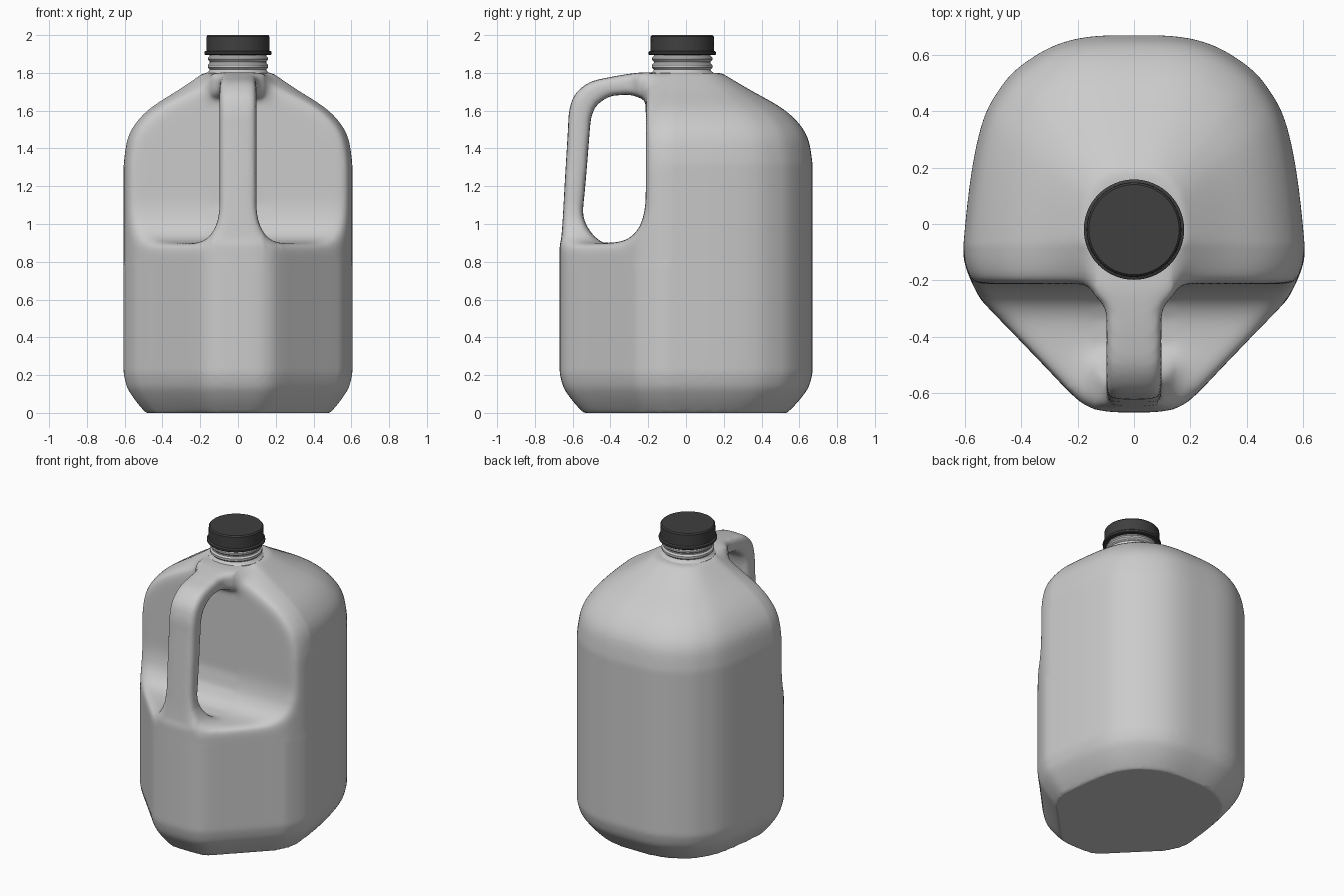
import bpy, bmesh, math
from mathutils import Vector

if "Cube" in bpy.data.objects:
    bpy.data.objects.remove(bpy.data.objects["Cube"])

CY = -0.02          # y of the neck axis


def spline(points, steps, closed=False):
    """Catmull-Rom curve through points of any dimension."""
    p = [Vector(q) for q in points]
    n = len(p)
    out = []
    for i in range(n if closed else n - 1):
        if closed:
            a, b, c, d = (p[(i + k) % n] for k in (-1, 0, 1, 2))
        else:
            a, b, c, d = (p[min(max(i + k, 0), n - 1)] for k in (-1, 0, 1, 2))
        for s in range(steps):
            t = s / steps
            out.append(0.5 * (2 * b + (c - a) * t + (2 * a - 5 * b + 4 * c - d) * t ** 2
                              + (3 * b - a - 3 * c + d) * t ** 3))
    if not closed:
        out.append(p[-1])
    return out


def loft(name, rings):
    """Closed skin through rings of equal length, capped at both ends."""
    bm = bmesh.new()
    vs = [[bm.verts.new(v) for v in r] for r in rings]
    n = len(rings[0])
    for a, b in zip(vs, vs[1:]):
        for i in range(n):
            j = (i + 1) % n
            bm.faces.new((a[i], a[j], b[j], b[i]))
    bm.faces.new(vs[0][::-1])
    bm.faces.new(vs[-1])
    bmesh.ops.recalc_face_normals(bm, faces=bm.faces)
    me = bpy.data.meshes.new(name)
    bm.to_mesh(me)
    bm.free()
    ob = bpy.data.objects.new(name, me)
    bpy.context.collection.objects.link(ob)
    return ob


def lathe(name, profile, n=64):
    """Stack of circles (radius, z) around the neck axis."""
    ob = loft(name, [[(r * math.cos(2 * math.pi * i / n), CY + r * math.sin(2 * math.pi * i / n), z)
                      for i in range(n)] for r, z in profile])
    activate(ob)
    bpy.ops.object.shade_smooth_by_angle(angle=math.radians(35))
    return ob


def activate(ob):
    bpy.ops.object.select_all(action='DESELECT')
    ob.select_set(True)
    bpy.context.view_layer.objects.active = ob


# body: plan outline (right half, mirrored) scaled along a vertical profile
half = [(0, .67), (.163, .664), (.29, .63), (.41, .555), (.48, .475), (.535, .37), (.575, .195),
        (.603, -.045), (.601, -.14), (.555, -.25), (.51, -.305), (.44, -.377), (.37, -.45),
        (.30, -.523), (.236, -.59), (.18, -.638), (.11, -.664), (0, -.669)]
outline = spline(half + [(-x, y) for x, y in half[-2:0:-1]], 4, closed=True)
base = spline([(.805, 0), (.87, .045), (.925, .09), (.972, .14), (1, .21)], 3)
shoulder = spline([(1, 1.32), (.966, 1.45), (.885, 1.54), (.75, 1.62), (.52, 1.71), (.30, 1.80)], 4)
body = loft("jug_body", [[(p.x * s, CY + (p.y - CY) * s, z) for p in outline]
                         for s, z in base + shoulder])

# front recess: a filleted profile swept across x and cut away
recess = [(-.213, 2), (-.213, 1.1), (-.235, 1.0), (-.28, .935), (-.34, .905), (-.42, .898),
          (-.9, .898), (-.9, 2)]
cutter = loft("recess_cutter", [[(x, y, z) for y, z in recess] for x in (-1, 1)])
cutter.hide_render = True
activate(body)
cut = body.modifiers.new("recess", 'BOOLEAN')
cut.operation = 'DIFFERENCE'
cut.solver = 'EXACT'
cut.object = cutter
bpy.ops.object.modifier_apply(modifier=cut.name)
bpy.data.objects.remove(cutter, do_unlink=True)

# handle: stations of outer y, z / inner y, z / half width, flared at both ends
stations = [(-.663, .80, -.38, .80, .21), (-.663, .89, -.43, .89, .205),
            (-.660, .93, -.48, .93, .155), (-.655, .99, -.525, .99, .118),
            (-.650, 1.07, -.545, 1.06, .100), (-.643, 1.2, -.535, 1.18, .098),
            (-.634, 1.35, -.523, 1.32, .098), (-.625, 1.5, -.512, 1.46, .098),
            (-.618, 1.60, -.502, 1.56, .098), (-.588, 1.685, -.475, 1.625, .098),
            (-.51, 1.750, -.41, 1.672, .098), (-.40, 1.778, -.35, 1.682, .098),
            (-.30, 1.795, -.29, 1.682, .105), (-.22, 1.803, -.215, 1.655, .165),
            (-.10, 1.80, -.10, 1.60, .19)]
rings = []
for oy, oz, iy, iz, w in spline(stations, 4):
    mid = Vector((0, (oy + iy) / 2, (oz + iz) / 2))
    arm = Vector((0, (oy - iy) / 2, (oz - iz) / 2))
    ring = []
    for k in range(32):
        a = 2 * math.pi * k / 32
        c, s = math.cos(a), math.sin(a)
        ring.append(mid + arm * math.copysign(abs(c) ** .45, c)
                    + Vector((w * math.copysign(abs(s) ** .45, s), 0, 0)))
    rings.append(ring)
handle = loft("handle", rings)

# fuse body and handle into one blow-moulded skin
activate(body)
handle.select_set(True)
bpy.ops.object.join()
fuse = body.modifiers.new("fuse", 'REMESH')
fuse.mode = 'VOXEL'
fuse.voxel_size = 0.014
bpy.ops.object.modifier_apply(modifier=fuse.name)

# soften: lightly everywhere, strongly along the rims of the recess
bm = bmesh.new()
bm.from_mesh(body.data)


def soften(verts, times):
    for _ in range(times):
        bmesh.ops.smooth_vert(bm, verts=verts, factor=0.5,
                              use_axis_x=True, use_axis_y=True, use_axis_z=True)


soften([v for v in bm.verts if v.co.z > .01], 4)
soften([v for v in bm.verts if v.co.z > .78 and v.co.y < -.08 and abs(v.co.x) > .14], 22)
for f in bm.faces:
    f.smooth = True
bm.to_mesh(body.data)
bm.free()

# neck with thread beads
lathe("neck", [(.172, 1.77), (.168, 1.80), (.155, 1.808), (.150, 1.818), (.160, 1.828), (.160, 1.842),
               (.150, 1.852), (.150, 1.860), (.160, 1.870), (.160, 1.880), (.150, 1.890), (.150, 1.92)])

# screw cap with tamper ring
cap = lathe("cap", [(.145, 1.895), (.174, 1.895), (.178, 1.899), (.178, 1.911), (.174, 1.915),
                    (.168, 1.917), (.167, 1.992), (.160, 2.0)])
dark = bpy.data.materials.new("dark_plastic")
dark.diffuse_color = (.05, .05, .05, 1)
dark.use_nodes = True
dark.node_tree.nodes["Principled BSDF"].inputs["Base Color"].default_value = dark.diffuse_color
cap.data.materials.append(dark)
